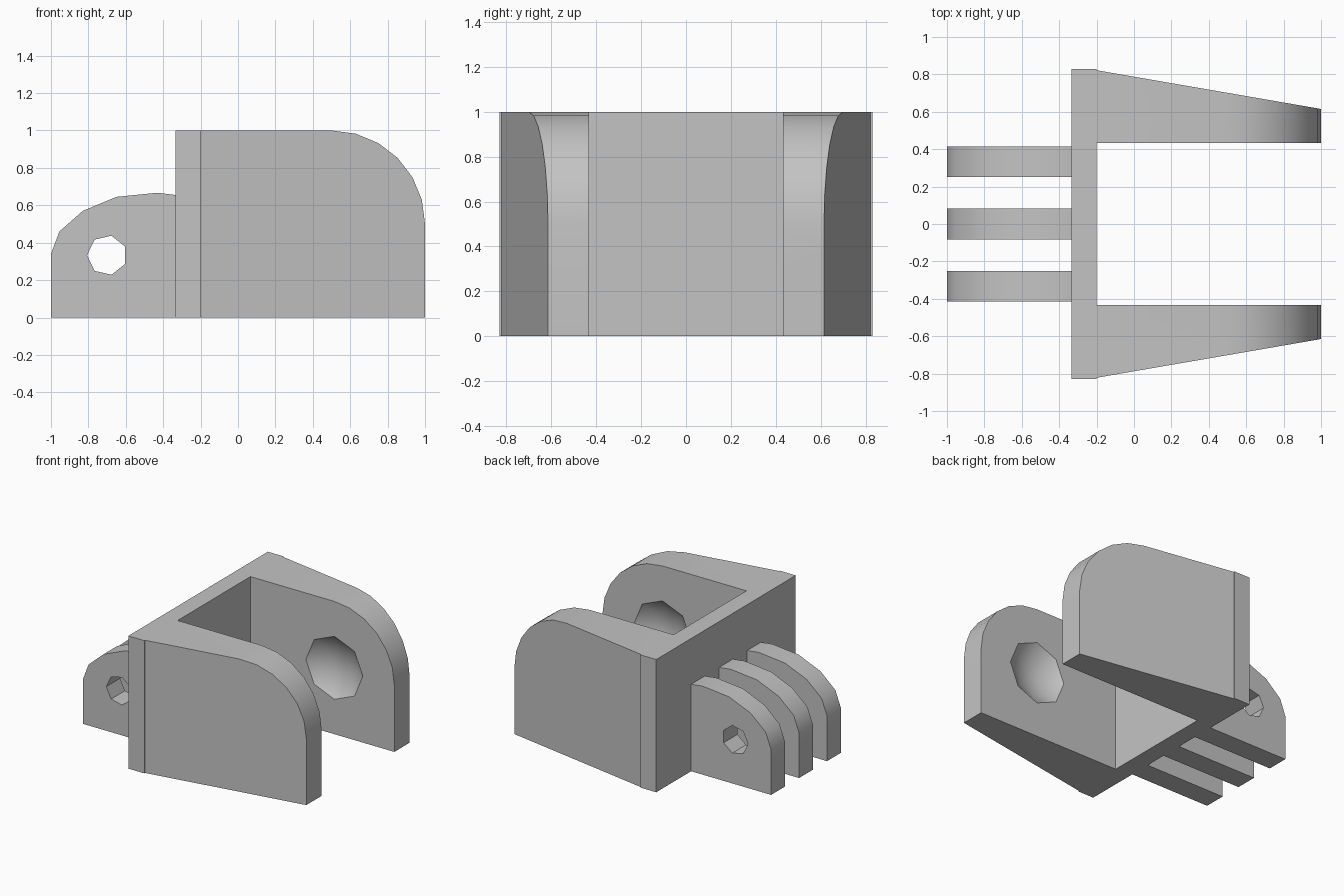
import bpy, bmesh, math
from mathutils import Matrix, Vector

if "Cube" in bpy.data.objects:
    bpy.data.objects.remove(bpy.data.objects["Cube"], do_unlink=True)

GREY = (0.55, 0.55, 0.55, 1)
grey = bpy.data.materials.new("light_grey")
grey.use_nodes = True
grey.diffuse_color = GREY
grey.node_tree.nodes["Principled BSDF"].inputs["Base Color"].default_value = GREY


def finish(name, bm):
    bmesh.ops.recalc_face_normals(bm, faces=bm.faces)
    mesh = bpy.data.meshes.new(name)
    bm.to_mesh(mesh)
    bm.free()
    mesh.materials.append(grey)
    obj = bpy.data.objects.new(name, mesh)
    bpy.context.collection.objects.link(obj)
    return obj


def prism(name, points, axis, low, high):
    """Extrude a flat outline along y (x, z points) or z (x, y points)."""
    bm = bmesh.new()
    place = (lambda a, b: (a, low, b)) if axis == "y" else (lambda a, b: (a, b, low))
    face = bm.faces.new([bm.verts.new(place(a, b)) for a, b in points])
    new = bmesh.ops.extrude_face_region(bm, geom=[face])["geom"]
    step = Vector((0, high - low, 0)) if axis == "y" else Vector((0, 0, high - low))
    bmesh.ops.translate(bm, vec=step, verts=[v for v in new if isinstance(v, bmesh.types.BMVert)])
    return finish(name, bm)


def combine(obj, cutter, operation):
    mod = obj.modifiers.new("cut", "BOOLEAN")
    mod.object, mod.operation, mod.solver = cutter, operation, "EXACT"
    bpy.context.view_layer.objects.active = obj
    bpy.ops.object.modifier_apply(modifier=mod.name)
    bpy.data.objects.remove(cutter, do_unlink=True)


def smooth(obj):
    bpy.ops.object.select_all(action="DESELECT")
    obj.select_set(True)
    bpy.context.view_layer.objects.active = obj
    bpy.ops.object.shade_smooth_by_angle(angle=math.radians(35))


def arc(cx, cz, r, start, end, steps):
    angles = [math.radians(start + (end - start) * i / steps) for i in range(steps + 1)]
    return [(cx + r * math.cos(a), cz + r * math.sin(a)) for a in angles]


# U-shaped body: footprint with tapering arms, trimmed by a rounded side profile
PLATE_BACK, PLATE_FRONT, INNER = -0.333, -0.2, 0.433
half = [(PLATE_BACK, 0.83), (PLATE_FRONT, 0.83), (PLATE_FRONT, 0.822),
        (1, 0.615), (1, INNER), (PLATE_FRONT, INNER)]
footprint = half + [(x, -y) for x, y in reversed(half)]
body = prism("clamp_body", footprint, "z", 0, 1)
side = [(-0.6, -0.2), (1, -0.2)] + arc(0.5, 0.5, 0.5, 0, 90, 6) + [(-0.6, 1)]
combine(body, prism("side_trim", side, "y", -1, 1), "INTERSECT")

# Shallow round dimple on the inner face of each arm
RADIUS, DEPTH = 0.4, 0.08
for sign in (-1, 1):
    bm = bmesh.new()
    at = Vector((0.5, sign * (INNER + DEPTH - RADIUS), 0.5))
    bmesh.ops.create_uvsphere(bm, u_segments=8, v_segments=16, radius=RADIUS,
                              matrix=Matrix.Translation(at) @ Matrix.Rotation(math.pi / 2, 4, "X"))
    combine(body, finish("dimple_cutter", bm), "DIFFERENCE")
smooth(body)

# Three mounting fins with a bolt hole
fin_profile = [(PLATE_BACK, 0), (-1, 0), (-1, 0.34), (-0.955, 0.46), (-0.83, 0.57),
               (-0.65, 0.645), (-0.43, 0.667), (PLATE_BACK, 0.655)]
for name, y in (("right_fin", -0.333), ("middle_fin", 0), ("left_fin", 0.333)):
    fin = prism(name, fin_profile, "y", y - 0.082, y + 0.082)
    hole = arc(-0.7, 0.333, 0.107, 180, 540, 7)[:-1]
    combine(fin, prism("hole_cutter", hole, "y", y - 0.2, y + 0.2), "DIFFERENCE")
    smooth(fin)
